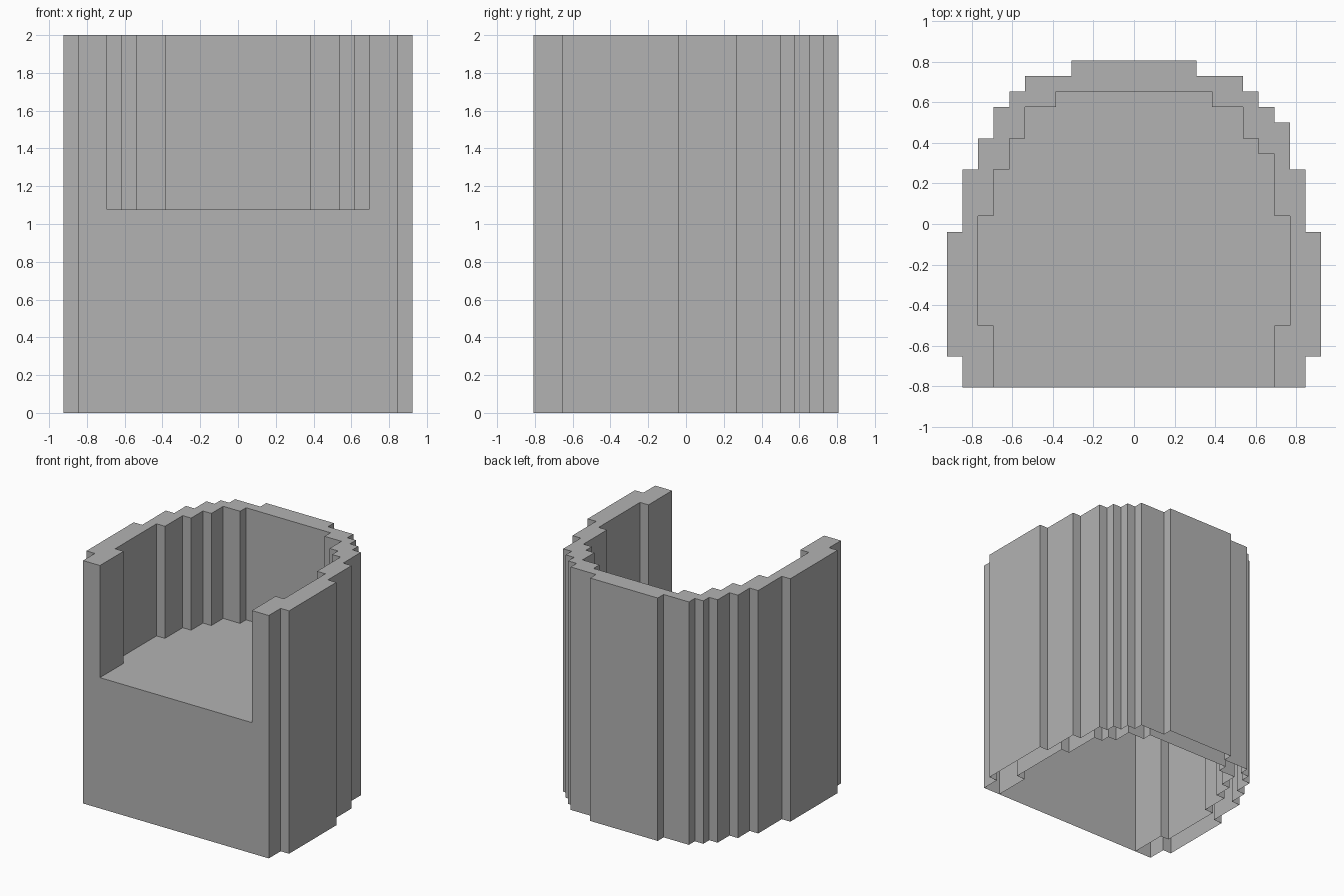
import bpy

cube = bpy.data.objects.get("Cube")
if cube:
    bpy.data.objects.remove(cube, do_unlink=True)

U = 2 / 26          # one grid step
TOP, SEAT = 26, 14  # heights in grid steps
DEPTH = 21

grey = bpy.data.materials.new("plain grey")
grey.use_nodes = True
colour = (0.45, 0.45, 0.45, 1)
grey.diffuse_color = colour
grey.node_tree.nodes["Principled BSDF"].inputs["Base Color"].default_value = colour


def half(steps, side):
    """Stepped edge from the front to the back; steps are (half width, end depth)."""
    points, y = [], 0
    for width, end in steps:
        points += [(side * width, y), (side * width, end)]
        y = end
    return points


def outline(right, left):
    return half(right, 1) + half(left, -1)[::-1]


def build(name, polygons):
    verts, faces = [], []
    for polygon in polygons:
        start = len(verts)
        verts += [(x * U, (y - DEPTH / 2) * U, z * U) for x, y, z in polygon]
        faces.append(range(start, len(verts)))
    mesh = bpy.data.meshes.new(name)
    mesh.from_pydata(verts, [], [list(f) for f in faces])
    mesh.materials.append(grey)
    mesh.update()
    obj = bpy.data.objects.new(name, mesh)
    bpy.context.scene.collection.objects.link(obj)
    return obj


def wall(name, path):
    build(name, [[(*a, 0), (*b, 0), (*b, TOP), (*a, TOP)]
                 for a, b in zip(path, path[1:])])


def flat(name, path, z):
    build(name, [[(x, y, z) for x, y in path]])


# Stepped outlines, slightly different on the two sides
sides = [(11, 2), (12, 10), (11, 14)]
back = [(9, 18), (8, 19), (7, 20), (4, 21)]
outer = outline(sides + [(10, 17)] + back, sides + [(10, 16)] + back)

arms = [(9, 4), (10, 11)]
rear = [(8, 16), (7, 18), (5, 19)]
inner = outline(arms + [(9, 15)] + rear, arms + [(9, 14)] + rear)

# Shell walls, open underneath
wall("outer_wall", outer)
wall("inner_wall", inner[::-1])

# Top rim and seat
flat("top_rim", outer + inner[::-1], TOP)
flat("seat", inner, SEAT)

# Front panel with the opening above the seat
edge = [(-11, 0), (11, 0), (11, TOP), (9, TOP), (9, SEAT),
        (-9, SEAT), (-9, TOP), (-11, TOP)]
build("front_panel", [[(x, 0, z) for x, z in edge]])
